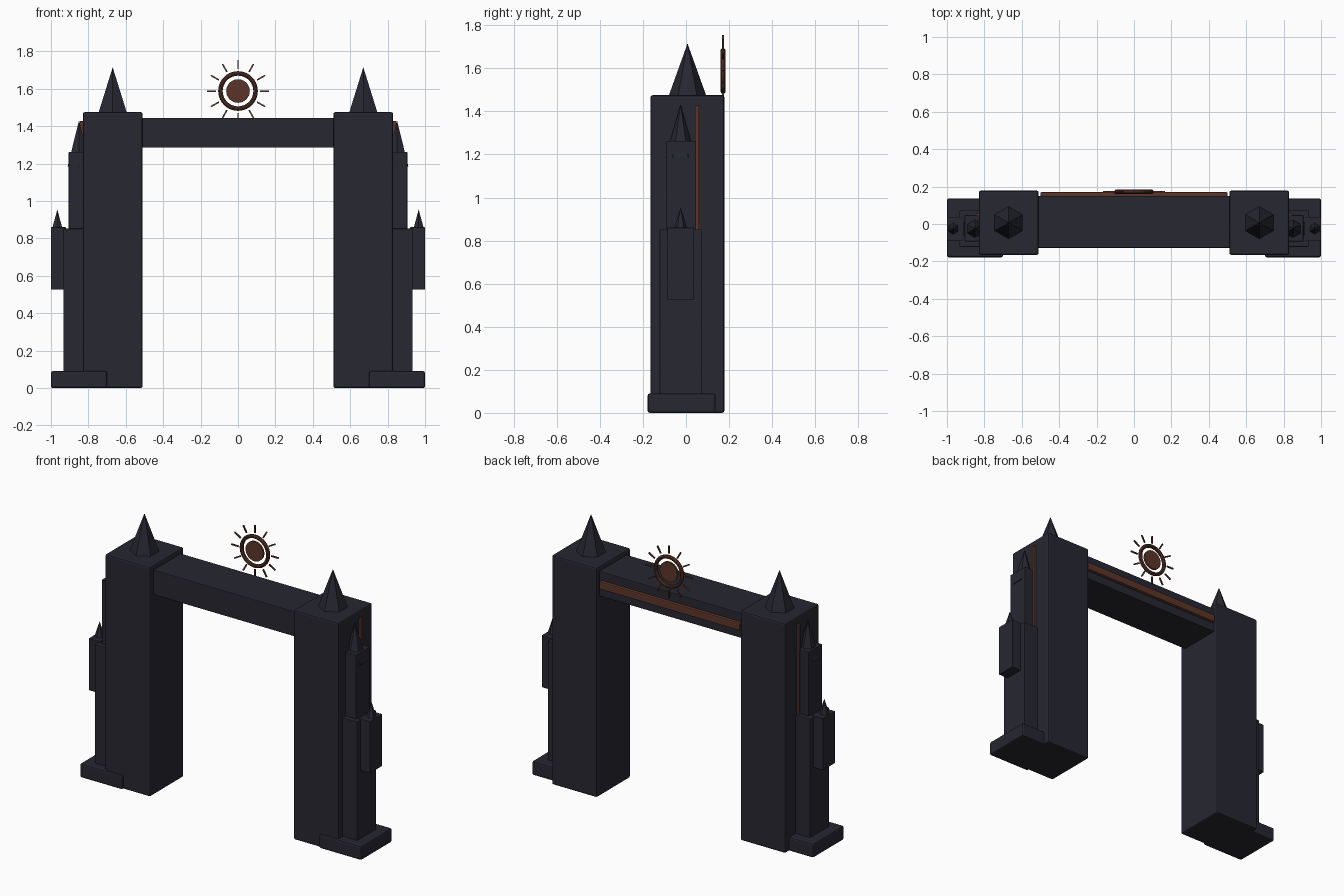
import bpy
from math import radians, sin, cos

cube = bpy.data.objects.get("Cube")
if cube:
    bpy.data.objects.remove(cube, do_unlink=True)


def material(name, rgb):
    m = bpy.data.materials.new(name)
    m.use_nodes = True
    m.diffuse_color = (*rgb, 1)
    bsdf = m.node_tree.nodes["Principled BSDF"]
    bsdf.inputs["Base Color"].default_value = (*rgb, 1)
    bsdf.inputs["Roughness"].default_value = 0.8
    return m


STONE = material("dark stone", (0.020, 0.020, 0.031))
COPPER = material("copper trim", (0.107, 0.036, 0.022))


def finish(name, mat):
    ob = bpy.context.object
    ob.name = name
    ob.data.materials.append(mat)
    return ob


def box(name, x, y, z, mat=STONE, bevel=0.0):
    """Box spanning the given (low, high) ranges."""
    spans = (x, y, z)
    bpy.ops.mesh.primitive_cube_add(size=1, location=[(a + b) / 2 for a, b in spans])
    ob = finish(name, mat)
    ob.scale = [abs(b - a) for a, b in spans]
    bpy.ops.object.transform_apply(location=False, rotation=False, scale=True)
    if bevel:
        mod = ob.modifiers.new("Bevel", "BEVEL")
        mod.width = bevel
        mod.segments = 2
    return ob


def spire(name, x, y, z, radius):
    """Six-sided spire with a corner facing the front."""
    bpy.ops.mesh.primitive_cone_add(vertices=6, radius1=radius, radius2=0,
                                    depth=z[1] - z[0], location=(x, y, sum(z) / 2))
    return finish(name, STONE)


# Towers with stepped outer buttresses, mirrored left and right
for side, s in (("left", 1), ("right", -1)):
    def span(a, b):
        return (s * a, s * b)

    box(side + "_tower", span(0.51, 0.83), (-0.165, 0.178), (0, 1.475), bevel=0.01)
    spire(side + "_tower_spire", s * 0.67, 0.007, (1.47, 1.715), 0.088)
    box(side + "_plinth", span(0.7, 1.0), (-0.178, 0.137), (0, 0.09), bevel=0.01)
    box(side + "_lower_buttress", span(0.8, 0.933), (-0.122, 0.073), (0.05, 0.852), bevel=0.003)
    box(side + "_upper_buttress", span(0.8, 0.905), (-0.093, 0.047), (0.82, 1.263), bevel=0.003)
    spire(side + "_buttress_spire", s * 0.85, -0.025, (1.185, 1.432), 0.07)
    box(side + "_turret", span(0.92, 1.0), (-0.088, 0.038), (0.526, 0.86), bevel=0.003)
    spire(side + "_turret_spire", s * 0.966, -0.025, (0.855, 0.955), 0.031)
    box(side + "_side_trim", span(0.82, 0.845), (0.042, 0.06), (0.84, 1.428), COPPER)

# Lintel and its rear trim
box("lintel", (-0.52, 0.52), (-0.128, 0.15), (1.285, 1.445), bevel=0.004)
box("lintel_trim", (-0.5, 0.5), (0.14, 0.17), (1.34, 1.39), COPPER, bevel=0.006)

# Sun emblem above the lintel
SUN_Y, SUN_Z = 0.172, 1.588
upright = (radians(90), 0, 0)
bpy.ops.mesh.primitive_cylinder_add(vertices=32, radius=0.063, depth=0.012,
                                    location=(0, SUN_Y, SUN_Z), rotation=upright)
finish("sun_disc", COPPER)
bpy.ops.object.shade_smooth_by_angle()
bpy.ops.mesh.primitive_torus_add(major_segments=40, minor_segments=10, major_radius=0.094,
                                 minor_radius=0.012, location=(0, SUN_Y, SUN_Z),
                                 rotation=upright)
finish("sun_ring", COPPER)
bpy.ops.object.shade_smooth_by_angle()
for i in range(12):
    a = radians(30 * i)
    ray = box("sun_ray", (-0.025, 0.025), (-0.004, 0.004), (-0.004, 0.004), COPPER)
    ray.location = (0.142 * cos(a), SUN_Y, SUN_Z + 0.142 * sin(a))
    ray.rotation_euler = (0, -a, 0)
